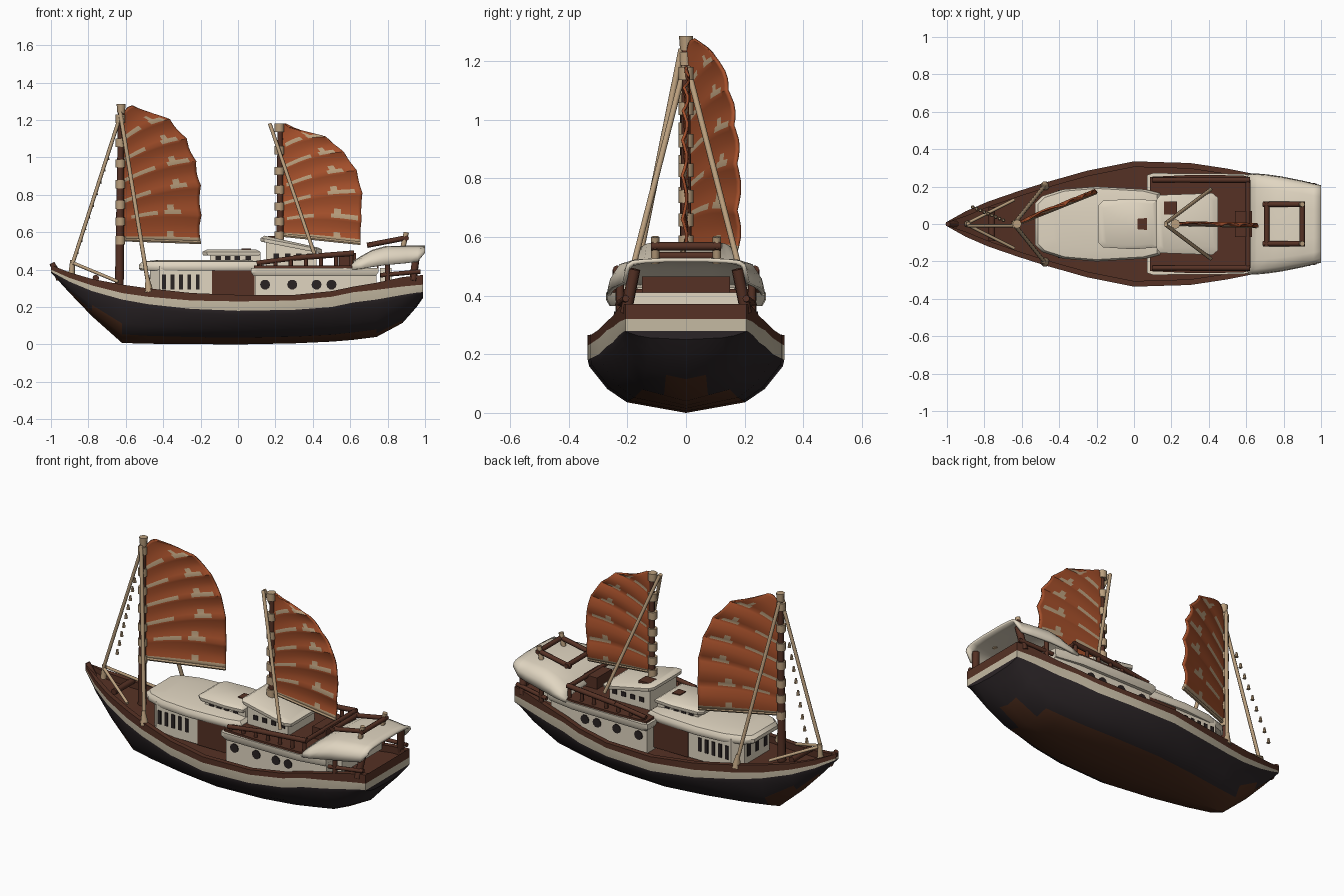
import bpy, bmesh, math, random
from mathutils import Vector

if "Cube" in bpy.data.objects:
    bpy.data.objects.remove(bpy.data.objects["Cube"])

random.seed(4)

def mat(name, r, g, b):
    m = bpy.data.materials.new(name)
    m.diffuse_color = (r, g, b, 1)
    m.use_nodes = True
    m.node_tree.nodes["Principled BSDF"].inputs["Base Color"].default_value = m.diffuse_color
    return m

BLACK = mat("hull_black", .024, .018, .020)
BROWN = mat("deck_brown", .092, .031, .018)
RUST = mat("keel_brown", .070, .024, .011)
CREAM = mat("cabin_cream", .75, .67, .535)
STRIPE = mat("stripe_cream", .56, .49, .365)
SAIL = mat("sail_orange", .38, .08, .024)
TAN = mat("bamboo_tan", .49, .345, .205)
DARK = mat("window_dark", .022, .016, .016)

def make(name, verts, faces, mats, idx=None, angle=35):
    me = bpy.data.meshes.new(name)
    me.from_pydata([tuple(v) for v in verts], [], faces)
    for m in mats:
        me.materials.append(m)
    if idx:
        me.polygons.foreach_set("material_index", idx)
    bm = bmesh.new()
    bm.from_mesh(me)
    bmesh.ops.remove_doubles(bm, verts=bm.verts, dist=1e-5)
    bmesh.ops.recalc_face_normals(bm, faces=bm.faces)
    bm.to_mesh(me)
    bm.free()
    ob = bpy.data.objects.new(name, me)
    bpy.context.collection.objects.link(ob)
    bpy.ops.object.select_all(action='DESELECT')
    ob.select_set(True)
    bpy.context.view_layer.objects.active = ob
    bpy.ops.object.shade_smooth_by_angle(angle=math.radians(angle))
    return ob

def tube(name, p, q, r, m, r2=None, n=8):
    p, q = Vector(p), Vector(q)
    rot = (q - p).to_track_quat('Z', 'Y')
    vs = []
    for c, rad in ((p, r), (q, r if r2 is None else r2)):
        vs += [c + rot @ Vector((rad * math.cos(6.28319 * i / n), rad * math.sin(6.28319 * i / n), 0)) for i in range(n)]
    fs = [(i, (i + 1) % n, n + (i + 1) % n, n + i) for i in range(n)]
    return make(name, vs, fs + [tuple(range(n)), tuple(range(n, 2 * n))], [m], angle=50)

def box(name, a, b, m):
    vs = [(x, y, z) for x in (a[0], b[0]) for y in (a[1], b[1]) for z in (a[2], b[2])]
    return make(name, vs, [(0, 1, 3, 2), (4, 5, 7, 6), (0, 1, 5, 4), (2, 3, 7, 6), (0, 2, 6, 4), (1, 3, 7, 5)], [m])

def block(name, outline, levels, m, slope=0):
    """Stacked scaled rings of a mirrored plan outline [(x, half width)]; slope tilts the upper rings along x."""
    ring = [(x, -w) for x, w in outline] + [(x, w) for x, w in reversed(outline)]
    cx = (outline[0][0] + outline[-1][0]) / 2
    n, vs, fs = len(ring), [], []
    for k, (z, s) in enumerate(levels):
        vs += [(cx + (x - cx) * s, y * s, z + slope * (x - cx) * (k > 0 or slope < -.15)) for x, y in ring]
    for k in range(len(levels) - 1):
        fs += [(k * n + i, k * n + (i + 1) % n, (k + 1) * n + (i + 1) % n, (k + 1) * n + i) for i in range(n)]
    fs += [tuple(range(n)), tuple(range(len(vs) - n, len(vs)))]
    return make(name, vs, fs, [m])

# Hull: x, half width, keel z, black top, stripe top, rail top
ST = [(-1.0, .012, .385, .39, .40, .425), (-.9, .068, .275, .335, .355, .385), (-.78, .12, .15, .285, .315, .35),
      (-.62, .175, .008, .24, .275, .32), (-.48, .22, .004, .215, .255, .30), (-.25, .285, .002, .19, .235, .275),
      (0, .335, 0, .18, .23, .265), (.3, .326, .006, .185, .235, .265), (.5, .296, .015, .20, .255, .285),
      (.62, .272, .025, .225, .28, .31), (.74, .25, .04, .24, .292, .33), (.88, .228, .115, .265, .31, .36),
      (.955, .213, .20, .277, .317, .368), (.99, .207, .25, .28, .32, .372)]
rows = []
for x, w, k, zb, zs, zr in ST:
    h, t = zb - k, min(.03, w * .4)
    dz = max(zr - .04, k + .02)
    rows.append([(x, 0, k), (x, .3 * w, k + .1 * h), (x, .6 * w, k + .2 * h), (x, .8 * w, k + .45 * h),
                 (x, .985 * w, k + .88 * h), (x, w, zb), (x, w, zs), (x, w, zr), (x, w - t, zr), (x, w - t, dz), (x, 0, dz)])
vs, fs, idx = [], [], []
def quad(pts, m):
    fs.append(tuple(range(len(vs), len(vs) + 4)))
    vs.extend(pts)
    idx.append(m)
for s in (1, -1):
    R = [[(x, y * s, z) for x, y, z in r] for r in rows]
    for a in range(len(R) - 1):
        for i in range(10):
            worn = (i == 0 and 1 <= a < 11) or (i == 1 and 1 <= a < 10) or (i == 2 and a == 2)
            quad([R[a][i], R[a + 1][i], R[a + 1][i + 1], R[a][i + 1]], 2 if worn else 0 if i < 5 else 3 if i == 5 else 1)
flip = lambda p: (p[0], -p[1], p[2])
for i in range(7):   # transom
    a, b = rows[-1][i], rows[-1][i + 1]
    if i == 0:
        fs.append((len(vs), len(vs) + 1, len(vs) + 2))
        vs.extend([a, b, flip(b)])
        idx.append(0)
    else:
        quad([a, b, flip(b), flip(a)], 0 if i < 5 else 3 if i == 5 else 1)
make("hull", vs, fs, [BLACK, BROWN, RUST, STRIPE], idx)
tube("bow_post", (-.95, 0, .35), (-.995, 0, .435), .022, BROWN, .014)
tube("windlass", (-.76, -.09, .355), (-.76, .09, .355), .018, BROWN)

# Cabins and roofs
block("front_cabin", [(-.47, .12), (-.42, .175), (.12, .175)], [(.24, 1), (.42, 1)], CREAM)
block("front_roof", [(-.53, .11), (-.49, .15), (-.38, .185), (-.2, .20), (.06, .185), (.14, .165)],
      [(.395, .97), (.405, 1), (.425, 1), (.443, .95), (.452, .7)], CREAM)
block("upper_cabin", [(-.15, .1), (.12, .1)], [(.43, 1), (.485, 1)], CREAM)
block("upper_roof", [(-.19, .10), (-.165, .125), (.0, .135), (.12, .125)], [(.475, .97), (.485, 1), (.495, 1), (.508, .85)], CREAM)
block("aft_cabin", [(.09, .24), (.58, .24), (.74, .22)], [(.22, 1), (.40, 1)], CREAM)
block("aft_cabin_rim", [(.07, .262), (.10, .272), (.58, .268), (.75, .24)], [(.365, .96), (.385, 1), (.41, 1)], CREAM)
block("upper_deck", [(.085, .252), (.3, .262), (.58, .26), (.66, .24)], [(.40, 1), (.422, 1)], BROWN)
block("wheelhouse", [(.15, .125), (.42, .125)], [(.41, 1), (.525, 1)], CREAM, -.14)
block("wheelhouse_roof", [(.12, .13), (.14, .155), (.42, .165), (.45, .14)], [(.518, .98), (.528, 1), (.538, 1), (.55, .86)], CREAM, -.19)
block("roof_hatch", [(.02, .028), (.07, .032)], [(.50, 1), (.513, 1)], BROWN)
box("wheelhouse_hatch", (.16, .05, .54), (.23, .12, .579), BROWN)

# Stern canopy: arched shell on posts, its side corners cut away at the stern
vs, fs = [], []
CAN = [(.61, .262, .40, .43), (.66, .263, .405, .462), (.72, .257, .415, .495), (.79, .247, .425, .515), (.9, .225, .435, .517),
       (.96, .21, .443, .517), (1.0, .20, .49, .517)]
for x, w, lo, hi in CAN:
    half = [(w, lo), (.98 * w, lo + .5 * (hi - lo)), (.9 * w, lo + .85 * (hi - lo)), (.72 * w, hi), (.35 * w, hi + .004)]
    vs += [(x, -y, z) for y, z in half] + [(x, y, z) for y, z in reversed(half)]
for a in range(len(CAN) - 1):
    fs += [(a * 10 + i, a * 10 + i + 1, a * 10 + i + 11, a * 10 + i + 10) for i in range(9)]
canopy = make("stern_canopy", vs, fs, [CREAM], angle=50)
sol = canopy.modifiers.new("thickness", 'SOLIDIFY')
sol.thickness, sol.offset = .014, 0
box("stern_bench", (.76, -.19, .33), (.82, .19, .41), CREAM)
box("stern_panel", (.742, -.15, .41), (.75, .15, .465), BROWN)

for s, side in ((-1, "near"), (1, "far")):
    tube(side + "_stern_post", (.935, s * .205, .34), (.955, s * .175, .49), .02, BROWN)
    tube(side + "_middle_post", (.80, s * .225, .33), (.80, s * .225, .45), .014, BROWN)
    tube(side + "_stern_rail", (.76, s * .23, .37), (.975, s * .205, .39), .012, BROWN)
    # Upper deck railing
    tube(side + "_deck_rail_front", (.10, s * .235, .435), (.30, s * .235, .462), .013, BROWN)
    tube(side + "_deck_rail", (.30, s * .235, .462), (.62, s * .235, .488), .015, BROWN)
    for i in range(7):
        x = .12 + i * .081
        tube(side + "_rail_post", (x, s * .235, .41), (x, s * .235, .437 + .007 * i), .011, BROWN)
    # Luggage frame on canopy
    tube(side + "_rack_side", (.69, s * .105, .53), (.91, s * .105, .572), .014, BROWN)
    tube(side + "_rack_leg", (.88, s * .105, .51), (.90, s * .105, .60), .014, TAN)
    # Doors, windows and portholes as thin plates
    def plate(name, x0, x1, z0, z1, w, m):
        box(side + name, (x0, s * (w - .003), z0), (x1, s * (w + .005), z1), m)
    plate("_door", -.14, .088, .24, .395, .176, BROWN)
    for i in range(5):
        x = -.405 + i * .045
        plate("_cabin_window", x, x + .02, .295, .375, .176, DARK)
    for x in (-.12, -.07, -.02, .04):
        plate("_upper_window", x, x + .03, .452, .474, .1, DARK)
    for x in (.19, .25, .31, .37):
        plate("_wheelhouse_window", x, x + .03, .46, .487, .125, DARK)
    for x in (.145, .29, .42, .50):
        tube(side + "_porthole", (x, s * .237, .32), (x, s * .245, .32), .027, DARK, n=10)
    # Shrouds and mast braces
    tube(side + "_fore_shroud", (-.63, s * .015, 1.24), (-.475, s * .207, .29), .011, TAN)
    tube(side + "_shroud_foot", (-.475, s * .205, .28), (-.485, s * .20, .36), .025, TAN, .01)
    tube(side + "_main_brace", (.17, s * .005, 1.18), (.41, s * .185, .48), .010, TAN)
    tube(side + "_bow_brace", (-.88, s * .01, .435), (-.64, s * .13, .335), .009, TAN)
for x, z in ((.71, .535), (.90, .568)):
    tube("rack_crossbar", (x, -.12, z), (x, .12, z), .014, BROWN)
tube("deck_cross_rail", (.61, -.235, .485), (.61, .235, .485), .013, BROWN)
box("deck_chest", (.54, -.07, .42), (.63, .07, .49), BROWN)
for y in (-.08, 0, .08):
    box("front_window", (-.474, y - .015, .30), (-.467, y + .015, .375), DARK)

# Masts, stay and rigging blocks
tube("fore_mast", (-.635, 0, .27), (-.625, 0, 1.25), .024, BROWN, .016)
tube("fore_mast_cap", (-.625, 0, 1.235), (-.625, 0, 1.285), .02, TAN, .024)
tube("main_mast", (.225, 0, .42), (.225, 0, 1.15), .020, BROWN, .014)
tube("main_mast_cap", (.225, 0, 1.14), (.225, 0, 1.18), .016, TAN)
tube("forestay", (-.63, -.01, 1.22), (-.885, -.01, .43), .010, TAN)
tube("stay_foot", (-.89, 0, .37), (-.885, 0, .45), .018, TAN, .012)
for i in range(9):
    c = Vector((-.698, .02, 1.0)).lerp(Vector((-.862, .09, .50)), i / 8)
    tube("rigging_bead", c - Vector((0, 0, .014)), c + Vector((0, 0, .014)), .011, TAN, .006, 6)

# Battened sails: luff heights, leech points (x, z), turn = sideways offset per unit x
def sail(name, mx, luff, leech, turn):
    def point(t, u):
        k = min(int(t), len(luff) - 2)
        f = t - k
        z0 = luff[k] + (luff[k + 1] - luff[k]) * f
        (xa, za), (xb, zb) = leech[k], leech[k + 1]
        x1 = xa + (xb - xa) * f - .004 * math.sin(math.pi * f)
        x = mx + (x1 - mx) * u
        belly = .015 * math.sin(math.pi * f) * (.3 + .7 * u)
        rise = .02 * math.sin(math.pi * u) * min(t, 1)
        return Vector((x - turn * belly, turn * (x - mx) + belly, z0 + (za + (zb - za) * f - z0) * u + rise))
    cuts, cols = (0, .17, .38, .62, .9), 24
    ts = [k + f for k in range(len(luff) - 1) for f in cuts] + [len(luff) - 1]
    q = cols + 1
    vs = [point(t, c / cols) for t in ts for c in range(q)]
    fs, idx = [], []
    for r in range(len(ts) - 1):
        # Worn bamboo showing in long runs along each batten line
        strip = r % 5
        if strip == 0:
            runs = [(random.randint(0, 3), random.randint(8, 10)), (random.randint(13, 16), random.randint(5, 8))]
        for c in range(cols):
            fs.append((r * q + c, r * q + c + 1, (r + 1) * q + c + 1, (r + 1) * q + c))
            on = strip == 0 and (r == 0 or any(a <= c < a + n for a, n in runs))
            idx.append(int(on or (strip == 1 and runs[1][0] + 1 <= c < runs[1][0] + 3)))
    ob = make(name, vs, fs, [SAIL, TAN], idx, angle=40)
    m = ob.modifiers.new("thickness", 'SOLIDIFY')
    m.thickness, m.offset = .01, 0
    tube(name + "_boom", point(0, 0), point(0, 1), .010, TAN, n=6)
    for k in range(len(luff)):
        c = point(k, 0)
        tube(name + "_mast_ring", (c.x - .004, 0, c.z - .025), (c.x - .004, 0, c.z + .02), .026, TAN)

sail("fore_sail", -.625, [.56, .66, .75, .86, .97, 1.08, 1.21],
     [(-.20, .545), (-.197, .69), (-.20, .85), (-.225, .98), (-.275, 1.10), (-.365, 1.205), (-.56, 1.275)], .4)
sail("main_sail", .225, [.585, .66, .74, .83, .93, 1.04, 1.16],
     [(.655, .54), (.66, .66), (.665, .81), (.635, .93), (.565, 1.03), (.47, 1.11), (.27, 1.16)], -.03)
